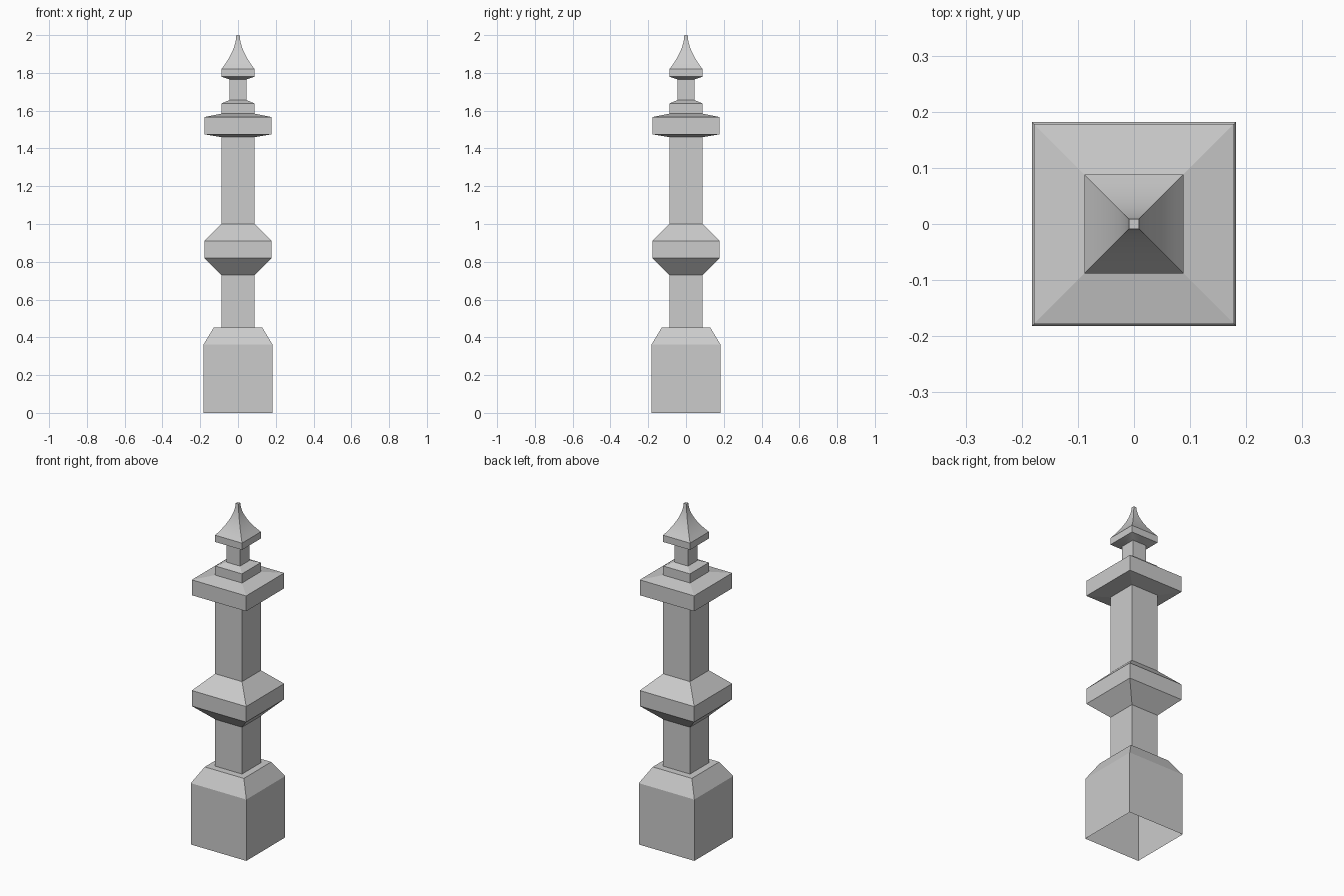
import bpy
import bmesh
from math import radians

cube = bpy.data.objects.get("Cube")
if cube:
    bpy.data.objects.remove(cube, do_unlink=True)

stone = bpy.data.materials.new("grey_stone")
stone.use_nodes = True
GREY = (0.6, 0.6, 0.6, 1)
stone.diffuse_color = GREY
stone.node_tree.nodes["Principled BSDF"].inputs["Base Color"].default_value = GREY

SIGNS = ((-1, -1), (1, -1), (1, 1), (-1, 1))


def square_loft(name, profile, cap_top=False, smooth=False):
    """Stack square rings from (half width, height) pairs and skin them."""
    bm = bmesh.new()
    rings = [[bm.verts.new((sx * r, sy * r, z)) for sx, sy in SIGNS]
             for r, z in profile]
    for low, high in zip(rings, rings[1:]):
        for i in range(4):
            j = (i + 1) % 4
            bm.faces.new((low[i], low[j], high[j], high[i]))
    if cap_top:
        bm.faces.new(rings[-1])
    mesh = bpy.data.meshes.new(name)
    bm.to_mesh(mesh)
    bm.free()
    mesh.materials.append(stone)
    obj = bpy.data.objects.new(name, mesh)
    bpy.context.collection.objects.link(obj)
    if smooth:
        bpy.ops.object.select_all(action="DESELECT")
        obj.select_set(True)
        bpy.context.view_layer.objects.active = obj
        bpy.ops.object.shade_smooth_by_angle(angle=radians(30))
    return obj


WIDE, SHAFT, NECK, TIP = 0.178, 0.088, 0.045, 0.009

# Hollow plinth, open underneath, with chamfered shoulders
square_loft("base", [(0.182, 0), (0.182, 0.363), (0.128, 0.453), (SHAFT, 0.453)])

# Post sections either side of the bevelled collar
square_loft("lower_shaft", [(SHAFT, 0.453), (SHAFT, 0.73)])
square_loft("middle_collar", [(SHAFT, 0.73), (WIDE, 0.819), (WIDE, 0.911), (SHAFT, 1.0)])
square_loft("upper_shaft", [(SHAFT, 1.0), (SHAFT, 1.46)])

# Projecting cap slab with a smaller step on it
square_loft("cap_slab", [(SHAFT, 1.46), (WIDE, 1.475), (WIDE, 1.566), (SHAFT, 1.584)])
square_loft("cap_step", [(SHAFT, 1.584), (SHAFT, 1.638), (NECK, 1.656)])

# Neck and the concave pointed finial
square_loft("finial_neck", [(NECK, 1.656), (NECK, 1.765)])
STEPS = 10
spire = [(TIP + (SHAFT - TIP) * (1 - i / STEPS) ** 1.8, 1.82 + 0.18 * i / STEPS)
         for i in range(STEPS + 1)]
square_loft("finial_spire", [(NECK, 1.765), (SHAFT, 1.78)] + spire,
            cap_top=True, smooth=True)
